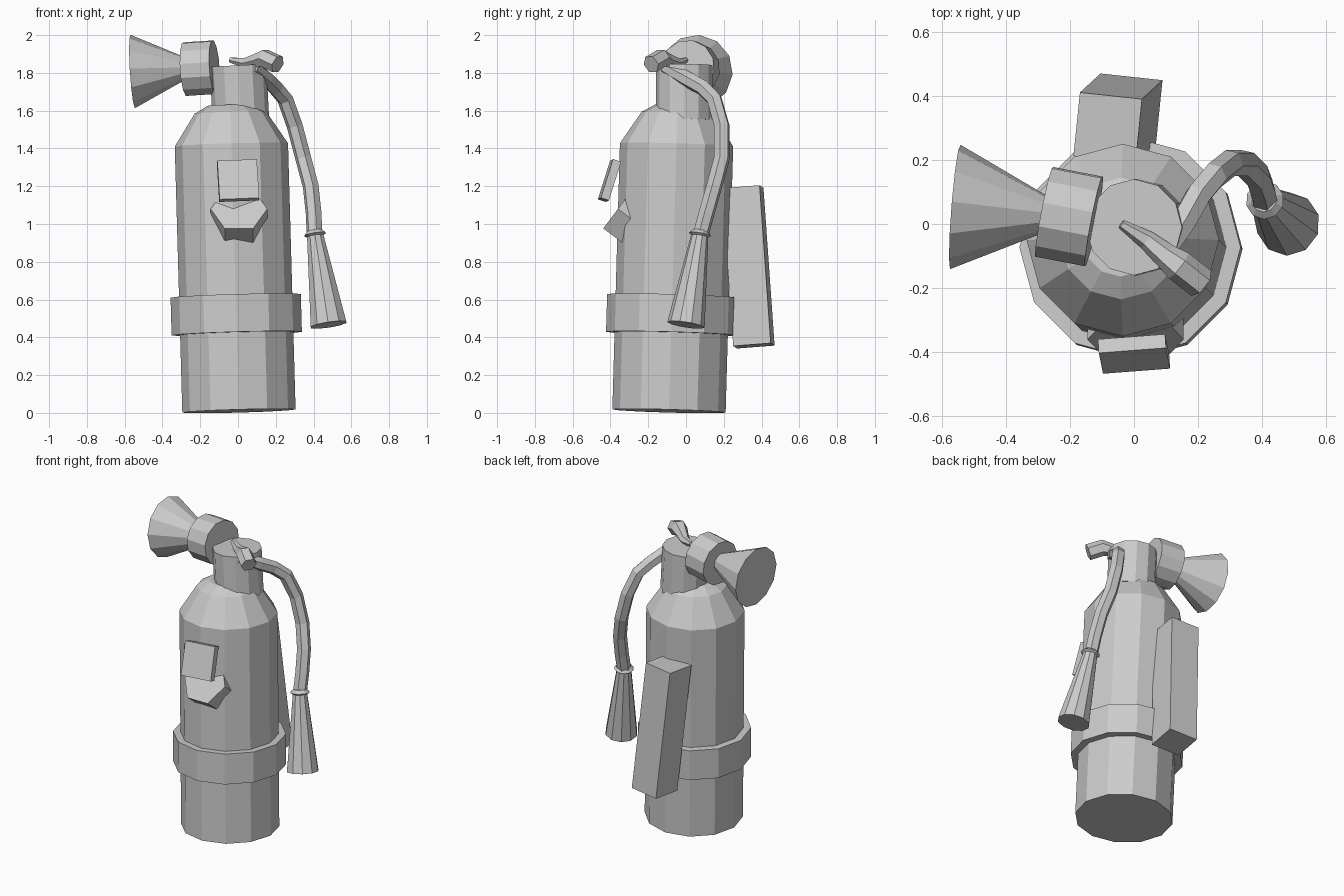
import bpy
import bmesh
import math
from mathutils import Vector, Matrix

if "Cube" in bpy.data.objects:
    bpy.data.objects.remove(bpy.data.objects["Cube"], do_unlink=True)

GREY = (0.6, 0.6, 0.6, 1.0)
mat = bpy.data.materials.new("plain_grey")
mat.use_nodes = True
mat.diffuse_color = GREY
mat.node_tree.nodes["Principled BSDF"].inputs["Base Color"].default_value = GREY


def finish(name, bm):
    bmesh.ops.recalc_face_normals(bm, faces=bm.faces)
    mesh = bpy.data.meshes.new(name)
    bm.to_mesh(mesh)
    bm.free()
    mesh.materials.append(mat)
    obj = bpy.data.objects.new(name, mesh)
    bpy.context.collection.objects.link(obj)
    return obj


def skin(name, frames, sides):
    """Bridge rings given as (centre, rotation, radius) and cap both ends."""
    bm = bmesh.new()
    rings = []
    for centre, rot, r in frames:
        ring = []
        for i in range(sides):
            a = math.tau * i / sides
            ring.append(bm.verts.new(centre + rot @ Vector((r * math.cos(a), r * math.sin(a), 0))))
        rings.append(ring)
    for low, high in zip(rings, rings[1:]):
        for i in range(sides):
            j = (i + 1) % sides
            bm.faces.new((low[i], low[j], high[j], high[i]))
    bm.faces.new(rings[0])
    bm.faces.new(rings[-1])
    return finish(name, bm)


def lathe(name, start, end, profile, sides=12):
    """Profile of (distance along axis, radius) turned about start -> end."""
    start, end = Vector(start), Vector(end)
    axis = (end - start).normalized()
    rot = Vector((0, 0, 1)).rotation_difference(axis)
    return skin(name, [(start + axis * t, rot, r) for t, r in profile], sides)


def frustum(name, start, end, r1, r2, sides=12):
    length = (Vector(end) - Vector(start)).length
    return lathe(name, start, end, [(0, r1), (length, r2)], sides)


def sweep(name, points, radii, sides):
    """Tube along a path, its ring carried along without twisting."""
    pts = [Vector(p) for p in points]
    old = Vector((0, 0, 1))
    rot = Matrix.Identity(3).to_quaternion()
    frames = []
    for i, p in enumerate(pts):
        tangent = (pts[min(i + 1, len(pts) - 1)] - pts[max(i - 1, 0)]).normalized()
        rot = old.rotation_difference(tangent) @ rot
        old = tangent
        frames.append((p, rot.copy(), radii[i]))
    return skin(name, frames, sides)


def box(name, centre, size, up, yaw):
    """Box whose long axis follows up, turned by yaw degrees."""
    bm = bmesh.new()
    bmesh.ops.create_cube(bm, size=1)
    tilt = Vector((0, 0, 1)).rotation_difference(Vector(up)).to_matrix().to_4x4()
    turn = Matrix.Rotation(math.radians(yaw), 4, 'Z')
    bm.transform(Matrix.Translation(centre) @ tilt @ turn @ Matrix.Diagonal((*size, 1)))
    return finish(name, bm)


# Leaning tank with shoulder, and the band around it
BASE, TOP = (0.005, -0.09, 0.01), (-0.035, -0.05, 1.42)
lathe("tank", BASE, TOP, [(0, 0.3), (1.41, 0.3), (1.58, 0.19), (1.62, 0.12)])
lathe("band", BASE, TOP, [(0.41, 0.29), (0.41, 0.345), (0.61, 0.345), (0.61, 0.29)])

# Neck
frustum("neck", (0.015, -0.01, 1.55), (0.0, -0.01, 1.84), 0.15, 0.15)

# Side horn and its collar
frustum("horn_collar", (-0.125, 0.008, 1.83), (-0.28, 0.038, 1.82), 0.145, 0.145)
frustum("horn", (-0.27, 0.03, 1.825), (-0.557, 0.053, 1.807), 0.055, 0.195)

# Lever on top of the neck
sweep("lever",
      [(-0.04, 0.0, 1.868), (0.04, -0.05, 1.852), (0.1, -0.1, 1.865),
       (0.14, -0.13, 1.878), (0.21, -0.185, 1.845)],
      [0.015, 0.03, 0.04, 0.05, 0.05], 6)

# Hose and nozzle
sweep("hose",
      [(0.08, -0.11, 1.83), (0.15, 0.0, 1.77), (0.2, 0.09, 1.72),
       (0.25, 0.15, 1.66), (0.3, 0.19, 1.52), (0.345, 0.19, 1.35),
       (0.385, 0.15, 1.2), (0.4, 0.11, 1.06), (0.405, 0.08, 0.95)],
      [0.035] + [0.043] * 8, 6)
lathe("nozzle", (0.405, 0.077, 0.965), (0.48, 0.0, 0.467),
      [(0, 0.04), (0.02, 0.06), (0.03, 0.046), (0.51, 0.1)], 10)

# Front gauge: hexagonal block with a tilted plate above it
frustum("gauge_block", (0.005, -0.24, 0.99), (0.005, -0.36, 1.08), 0.15, 0.15, 6)
box("gauge_plate", (0.0, -0.405, 1.23), (0.21, 0.045, 0.215), (-0.06, 0.3, 0.95), 4)

# Mounting box on the back
box("back_box", (-0.05, 0.33, 0.773), (0.195, 0.2, 0.84), (-0.065, -0.06, 0.85), -6)
